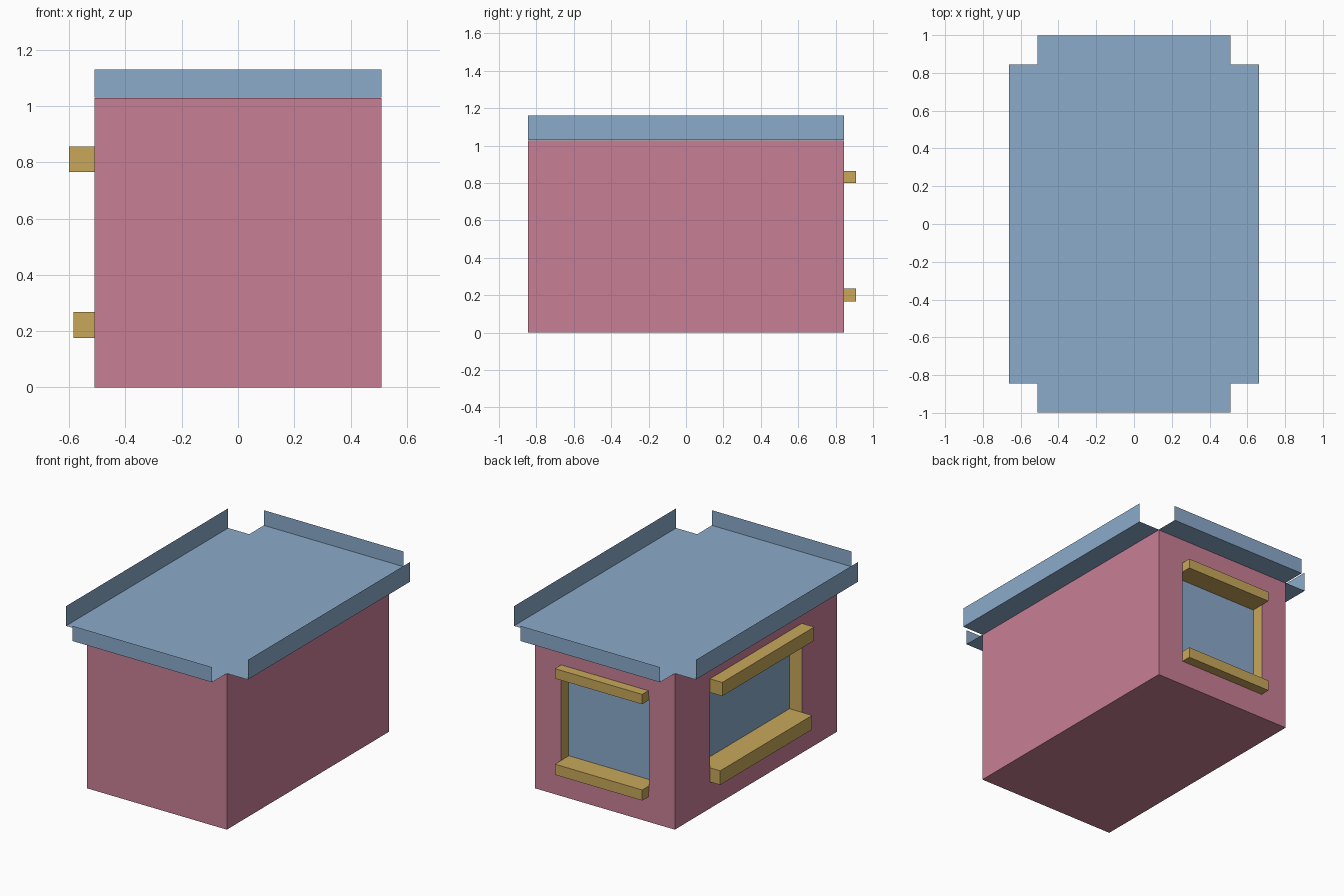
import bpy
import bmesh
from mathutils import Vector

old = bpy.data.objects.get("Cube")
if old:
    bpy.data.objects.remove(old, do_unlink=True)


def material(name, rgb):
    m = bpy.data.materials.new(name)
    m.use_nodes = True
    m.diffuse_color = (*rgb, 1)
    m.node_tree.nodes["Principled BSDF"].inputs["Base Color"].default_value = (*rgb, 1)
    return m


PINK = material("pink_wall", (0.584, 0.212, 0.305))
BLUE = material("soft_blue", (0.258, 0.407, 0.597))
GOLD = material("golden_wood", (0.578, 0.386, 0.105))

HALF_X, HALF_Y, WALL_TOP = 0.51, 0.845, 1.03


def finish(name, bm, mats):
    mesh = bpy.data.meshes.new(name)
    bm.to_mesh(mesh)
    bm.free()
    for m in mats:
        mesh.materials.append(m)
    obj = bpy.data.objects.new(name, mesh)
    bpy.context.collection.objects.link(obj)
    return obj


def box_mesh(lo, hi):
    bm = bmesh.new()
    bmesh.ops.create_cube(bm, size=1)
    lo, hi = Vector(lo), Vector(hi)
    for v in bm.verts:
        v.co = (lo + hi) / 2 + v.co * (hi - lo)
    return bm


def cut_window(bm, normal, half_width, z_low, z_high, depth):
    """Inset a window opening in one wall and push the pane inwards."""
    pane = max(bm.faces, key=lambda f: f.normal.dot(normal))
    bmesh.ops.inset_individual(bm, faces=[pane], thickness=0.1)
    centre = pane.calc_center_median()
    across = 1 if normal.x else 0
    for v in pane.verts:
        v.co[across] = half_width if v.co[across] > 0 else -half_width
        v.co.z = z_high if v.co.z > centre.z else z_low
    rim = bmesh.ops.extrude_discrete_faces(bm, faces=[pane])["faces"][0]
    bmesh.ops.translate(bm, verts=rim.verts, vec=-normal * depth)
    bm.normal_update()
    rim.material_index = 1
    for e in rim.edges:
        for f in e.link_faces:
            if f != rim:
                f.material_index = 2


# Body with a recessed window in the back wall and one in the right wall
body = box_mesh((-HALF_X, -HALF_Y, 0), (HALF_X, HALF_Y, WALL_TOP - 0.002))
bm = body
bm.normal_update()
cut_window(bm, Vector((0, 1, 0)), 0.32, 0.2, 0.83, 0.08)
cut_window(bm, Vector((-1, 0, 0)), 0.48, 0.22, 0.81, 0.09)
finish("body", bm, [PINK, BLUE, GOLD])

# Sills and lintels running from each pane out past the wall
bars = {
    "back_sill": ((-0.317, 0.765, 0.165), (0.319, 0.91, 0.235)),
    "back_lintel": ((-0.317, 0.765, 0.80), (0.319, 0.91, 0.865)),
    "side_sill": ((-0.585, -0.479, 0.175), (-0.42, 0.479, 0.268)),
    "side_lintel": ((-0.60, -0.479, 0.765), (-0.42, 0.479, 0.855)),
}
for name, (lo, hi) in bars.items():
    finish(name, box_mesh(lo, hi), [GOLD])

# Thin sheet roof: each edge folds outwards as a ledge, then up as a flap
bm = bmesh.new()
corners = [(-1, -1), (1, -1), (1, 1), (-1, 1)]
sheet = bm.faces.new([bm.verts.new((sx * HALF_X, sy * HALF_Y, WALL_TOP)) for sx, sy in corners])
for edge in list(sheet.edges):
    mid = (edge.verts[0].co + edge.verts[1].co) / 2
    out = Vector((mid.x, mid.y, 0)).normalized()
    height = 0.13 if abs(out.x) > 0.5 else 0.10
    for step in (out * 0.153, Vector((0, 0, height))):
        new = bmesh.ops.extrude_edge_only(bm, edges=[edge])["geom"]
        edge = next(g for g in new if isinstance(g, bmesh.types.BMEdge)
                    and not any(v in edge.verts for v in g.verts))
        bmesh.ops.translate(bm, verts=edge.verts, vec=step)
bmesh.ops.recalc_face_normals(bm, faces=bm.faces)
bm.normal_update()
if max(bm.faces, key=lambda f: f.calc_area()).normal.z < 0:
    bmesh.ops.reverse_faces(bm, faces=bm.faces)
finish("roof", bm, [BLUE])
